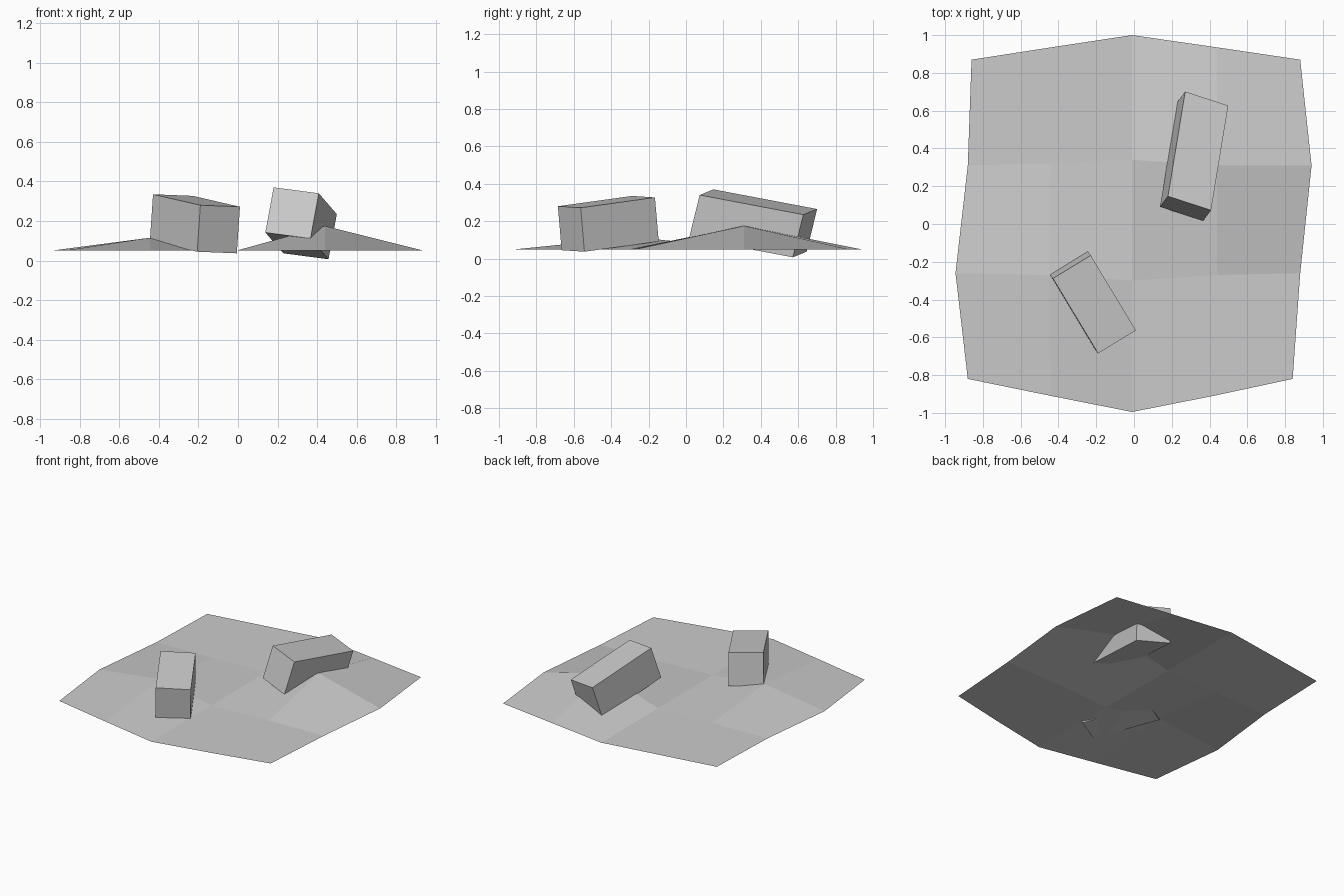
import bpy
from mathutils import Vector

cube = bpy.data.objects.get("Cube")
if cube:
    bpy.data.objects.remove(cube, do_unlink=True)

# One plain stone grey for everything
GREY = (0.6, 0.6, 0.6, 1)
stone = bpy.data.materials.new("stone_grey")
stone.use_nodes = True
stone.diffuse_color = GREY
stone.node_tree.nodes["Principled BSDF"].inputs["Base Color"].default_value = GREY


def make_object(name, verts, faces):
    mesh = bpy.data.meshes.new(name)
    mesh.from_pydata(verts, [], faces)
    mesh.materials.append(stone)
    mesh.update()
    obj = bpy.data.objects.new(name, mesh)
    bpy.context.collection.objects.link(obj)
    return obj


def make_block(name, corner, width, length, down):
    """Tilted block from one top corner and its three edge vectors."""
    c, u, v, w = map(Vector, (corner, width, length, down))
    top = [c, c + u, c + u + v, c + v]
    faces = [(0, 1, 2, 3), (7, 6, 5, 4)]
    faces += [(i, i + 4, (i + 1) % 4 + 4, (i + 1) % 4) for i in range(4)]
    return make_object(name, top + [p + w for p in top], faces)


# Ground sheet: rows of points from front to back, flat except two mounds
BASE = 0.05
mounds = {(1, 1): 0.115, (2, 3): 0.175}
rows = [
    [(-0.88, -0.82), (-0.44, -0.91), (-0.01, -0.995), (0.42, -0.91), (0.84, -0.82)],
    [(-0.945, -0.26), (-0.45, -0.27), (-0.01, -0.30), (0.44, -0.27), (0.88, -0.26)],
    [(-0.88, 0.31), (-0.44, 0.32), (-0.01, 0.34), (0.44, 0.31), (0.94, 0.31)],
    [(-0.86, 0.87), (-0.44, 0.935), (-0.01, 1.0), (0.44, 0.935), (0.88, 0.87)],
]
points = [(x, y, mounds.get((r, c), BASE))
          for r, row in enumerate(rows) for c, (x, y) in enumerate(row)]
n = len(rows[0])
quads = [(r * n + c, r * n + c + 1, (r + 1) * n + c + 1, (r + 1) * n + c)
         for r in range(len(rows) - 1) for c in range(n - 1)]
make_object("ground", points, quads)

# Two tilted stone blocks sunk into the ground
make_block("front_block", (-0.19, -0.685, 0.28),
           (0.2, 0.122, -0.008), (-0.239, 0.397, 0.055), (-0.016, 0.02, -0.235))
make_block("back_block", (0.18, 0.147, 0.37),
           (0.228, -0.074, -0.03), (0.091, 0.554, -0.105), (-0.042, -0.056, -0.228))
